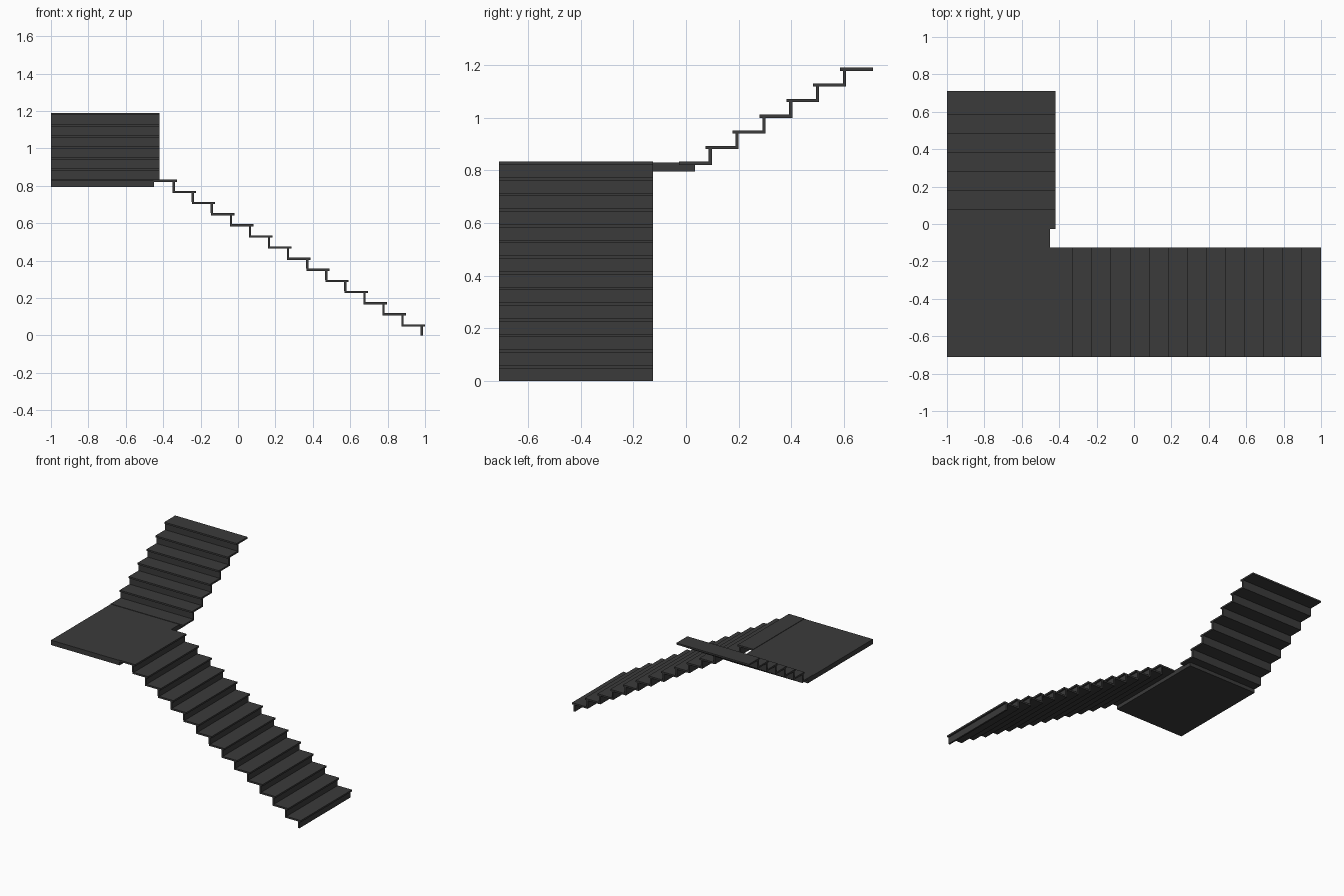
import bpy
from mathutils import Vector

cube = bpy.data.objects.get("Cube")
if cube:
    bpy.data.objects.remove(cube, do_unlink=True)

# Single dark grey finish
grey = bpy.data.materials.new("dark grey")
grey.use_nodes = True
colour = (0.043, 0.043, 0.043, 1)
grey.diffuse_color = colour
grey.node_tree.nodes["Principled BSDF"].inputs["Base Color"].default_value = colour


def box(name, low, high):
    """Axis-aligned board between two opposite corners."""
    low, high = Vector(low), Vector(high)
    bpy.ops.mesh.primitive_cube_add(size=1, location=(low + high) / 2)
    obj = bpy.context.object
    obj.name = name
    obj.dimensions = high - low
    bpy.ops.object.transform_apply(location=False, rotation=False, scale=True)
    obj.data.materials.append(grey)


RISE, GOING, DEPTH, BOARD = 0.0595, 0.102, 0.125, 0.012
NOSE = 0.012
LOWER_STEPS, UPPER_STEPS = 14, 7
FRONT, BACK = -0.71, 0.71

# Lower flight climbs towards -x
for i in range(LOWER_STEPS):
    edge = 1 - GOING * i
    top = RISE * (i + 1)
    box(f"lower_tread_{i + 1}", (edge - DEPTH, FRONT, top - BOARD), (edge, -0.125, top))
    box(f"lower_riser_{i + 1}", (edge - NOSE - BOARD, FRONT, top - RISE),
        (edge - NOSE, -0.125, top - BOARD))

# Corner landing
box("landing", (-1, FRONT, 0.795), (-0.45, 0.035, 0.83))

# Upper flight climbs towards +y
start = BACK - DEPTH - GOING * (UPPER_STEPS - 1)
for j in range(UPPER_STEPS):
    edge = start + GOING * j
    top = RISE * (LOWER_STEPS + j)
    box(f"upper_tread_{j + 1}", (-1, edge, top - BOARD), (-0.42, edge + DEPTH, top))
    if j < UPPER_STEPS - 1:
        back = edge + DEPTH
        box(f"upper_riser_{j + 1}", (-1, back - BOARD, top),
            (-0.42, back, top + RISE - BOARD))
